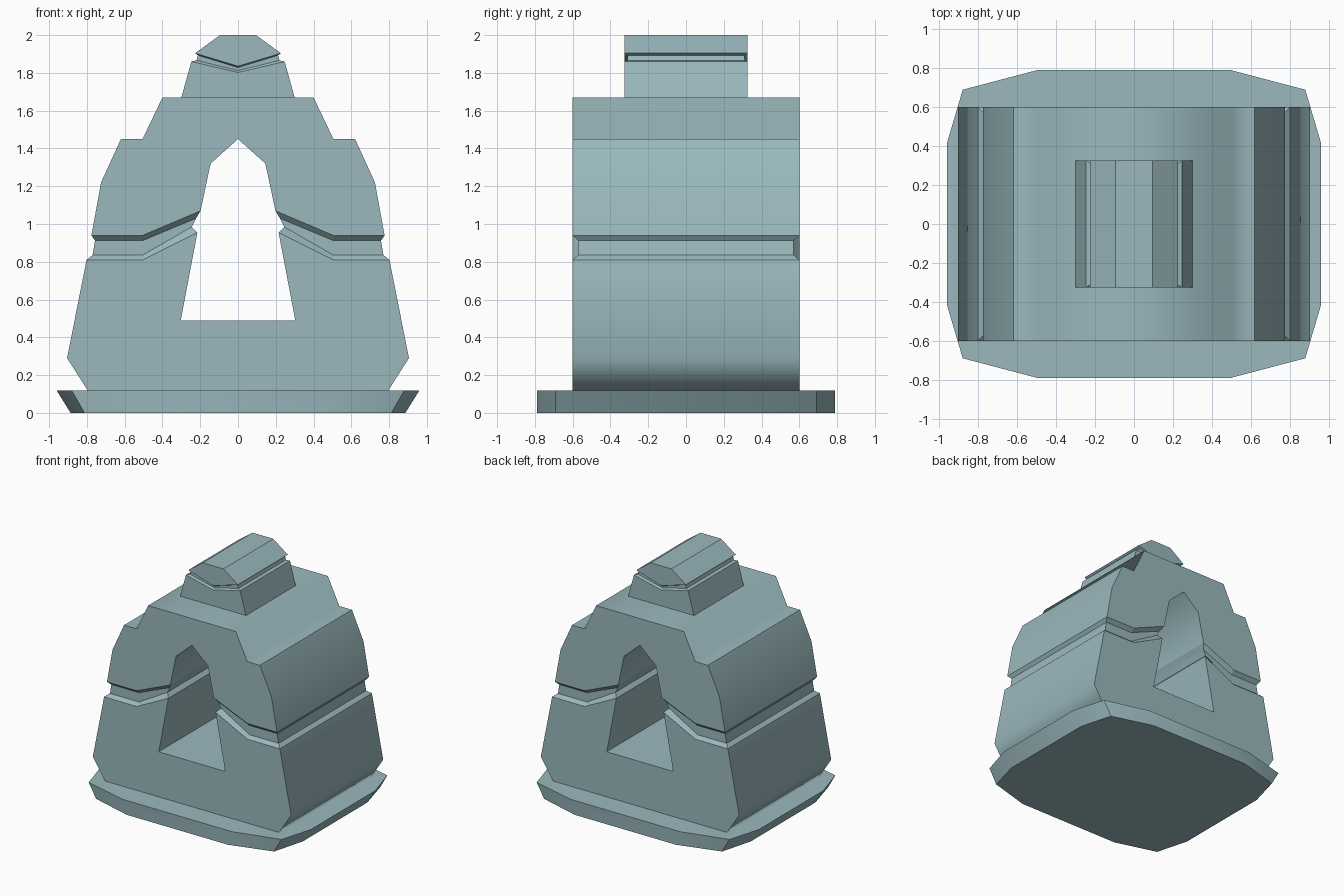
import bpy, bmesh, math

if "Cube" in bpy.data.objects:
    bpy.data.objects.remove(bpy.data.objects["Cube"])

# Blue-grey stone
stone = bpy.data.materials.new("stone")
stone.diffuse_color = (.325, .485, .515, 1)
stone.use_nodes = True
stone.node_tree.nodes["Principled BSDF"].inputs["Base Color"].default_value = stone.diffuse_color


def loft(name, tubes, smooth=None, skip=(), flat=(), caps=True):
    """Join rings of 3D points into walls; skip = walls left open, flat = faceted walls."""
    bm = bmesh.new()
    drop = []
    for rings in tubes:
        vs = [[bm.verts.new(p) for p in r] for r in rings]
        n = len(vs[0])
        ends = [bm.faces.new(vs[0]), bm.faces.new(vs[-1][::-1])]
        if not caps:
            drop += ends
        for a, b in zip(vs, vs[1:]):
            for i in range(n):
                j = (i + 1) % n
                f = bm.faces.new((a[j], a[i], b[i], b[j]))
                f.smooth = bool(smooth) and i not in flat
                if i in skip:
                    drop.append(f)
    bmesh.ops.recalc_face_normals(bm, faces=bm.faces)
    bmesh.ops.delete(bm, geom=drop, context='FACES_ONLY')
    me = bpy.data.meshes.new(name)
    bm.to_mesh(me)
    bm.free()
    if smooth:
        me.set_sharp_from_angle(angle=math.radians(smooth))
    me.materials.append(stone)
    ob = bpy.data.objects.new(name, me)
    bpy.context.collection.objects.link(ob)
    return ob


def mirrored(half):
    """Close a half profile by mirroring it in x (points on x = 0 kept once)."""
    return half + [(-x, z) for x, z in reversed(half) if x > 0]


def profile(name, half, depth, smooth=None, skip=(), flat=()):
    pts = mirrored(half)
    return loft(name, [[[(x, y, z) for x, z in pts] for y in (-depth, depth)]],
                smooth, skip, flat)


def band(points, y):
    """Ring running along the front at -y and back along the rear at +y."""
    return [(x, -y, z) for x, z in points] + [(x, y, z) for x, z in reversed(points)]


# Base slab, narrower underneath in x
quarter = [(.96, .42), (.88, .69), (.5, .79)]
half = quarter + [(-x, y) for x, y in reversed(quarter)]
outline = half + [(-x, -y) for x, y in half]
loft("base_slab", [[[(x * s, y, z) for x, y in outline]
                    for z, s in ((0, .923), (.118, 1))]], 30)

# Lower body with the doorway floor; open where the grooves sit
profile("lower_body", [(.795, .118), (.905, .29), (.802, .81), (.505, .81),
                       (.215, .955), (.303, .49)], .6, 60, skip=(2, 3, 7, 8))

# Upper arch with stepped shoulders and pointed opening
profile("upper_arch", [(0, 1.45), (.145, 1.32), (.198, 1.07), (.505, .94),
                       (.776, .94), (.725, 1.22), (.62, 1.45), (.505, 1.45),
                       (.4, 1.67)], .6, 65, skip=(2, 3, 13, 14),
        flat=(0, 1, 15, 16))

# Recessed grooves between lower body and arch, one per leg
steps = [([(.215, .955), (.505, .81), (.802, .81)], .6),
         ([(.245, .985), (.505, .835), (.77, .835)], .57),
         ([(.222, 1.03), (.505, .912), (.757, .912)], .57),
         ([(.198, 1.07), (.505, .94), (.776, .94)], .6)]
loft("leg_grooves", [[band([(s * x, z) for x, z in p], y) for p, y in steps]
                     for s in (1, -1)], caps=False)

# Top block, its groove and the cap
profile("top_block", [(.3, 1.67), (.247, 1.86), (0, 1.802)], .325, skip=(1, 2, 4))
steps = [(.247, 1.86, 1.802, .325), (.22, 1.866, 1.813, .31),
         (.212, 1.893, 1.828, .31), (.227, 1.904, 1.836, .325)]
loft("top_groove", [[band([(-x, z), (0, v), (x, z)], y) for x, z, v, y in steps]],
     caps=False)
profile("top_cap", [(0, 1.836), (.227, 1.904), (.095, 2.0)], .325, skip=(0, 4))
